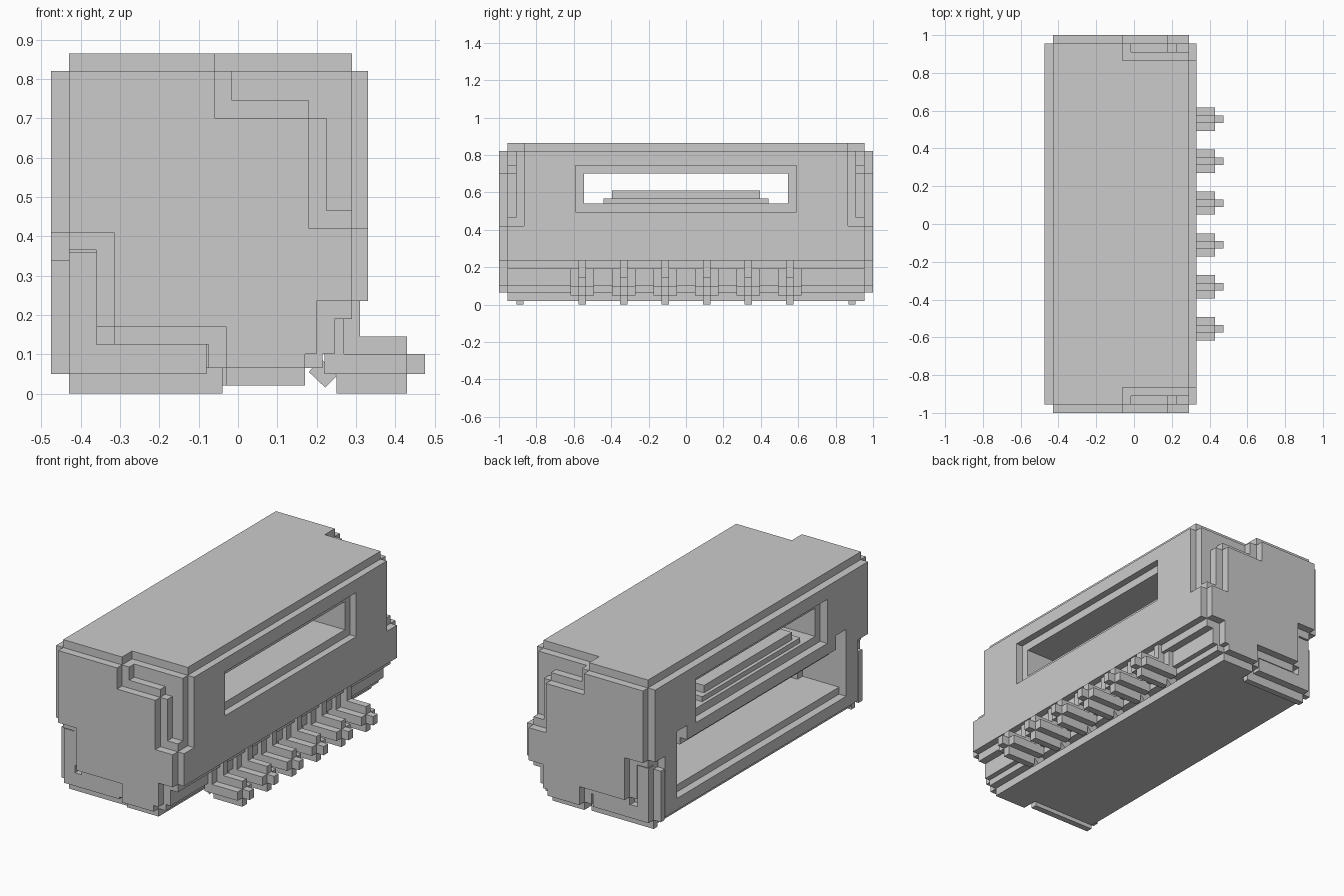
import bpy, bmesh

if "Cube" in bpy.data.objects:
    bpy.data.objects.remove(bpy.data.objects["Cube"])


def prism(name, outline, y0, y1):
    """Extrude an (x, z) outline from y0 to y1."""
    bm = bmesh.new()
    face = bm.faces.new([bm.verts.new((x, y0, z)) for x, z in outline])
    new = bmesh.ops.extrude_face_region(bm, geom=[face])["geom"]
    for v in new:
        if isinstance(v, bmesh.types.BMVert):
            v.co.y = y1
    bmesh.ops.recalc_face_normals(bm, faces=bm.faces)
    me = bpy.data.meshes.new(name)
    bm.to_mesh(me)
    bm.free()
    ob = bpy.data.objects.new(name, me)
    bpy.context.collection.objects.link(ob)
    return ob


def box(name, x0, x1, y0, y1, z0, z1):
    return prism(name, [(x0, z0), (x1, z0), (x1, z1), (x0, z1)], y0, y1)


def combine(target, other, op):
    """Apply a boolean and throw the helper away."""
    other.hide_render = True
    mod = target.modifiers.new("bool", 'BOOLEAN')
    mod.operation, mod.object, mod.solver = op, other, 'EXACT'
    bpy.context.view_layer.objects.active = target
    bpy.ops.object.modifier_apply(modifier=mod.name)
    bpy.data.objects.remove(other)


def union(parts):
    for p in parts[1:]:
        combine(parts[0], p, 'UNION')
    return parts[0]


# Housing: nested cross-sections, each reaching further towards the ends
under = [(.33, .235), (.29, .235), (.29, .19), (.245, .19), (.245, .1),
         (.215, .1), (.215, .065), (.17, .065), (.17, .02)]
core = under + [(-.43, .02), (-.43, .065), (-.475, .065), (-.475, .82), (-.43, .82),
                (-.43, .865), (.29, .865), (.29, .82), (.33, .82)]
shoulder = under + [(-.03, .02), (-.03, .065), (-.43, .065), (-.43, .41), (-.475, .41),
                    (-.475, .82), (-.43, .82), (-.43, .865), (-.06, .865), (-.06, .82),
                    (.29, .82), (.29, .42), (.33, .42)]
pocket = under + [(-.03, .02), (-.03, .065), (-.075, .065), (-.075, .125), (-.315, .125),
                  (-.315, .17), (-.36, .17), (-.36, .365), (-.43, .365), (-.43, .41),
                  (-.475, .41), (-.475, .82), (-.43, .82), (-.43, .865), (-.06, .865),
                  (-.06, .82), (-.015, .82), (-.015, .745), (.18, .745), (.18, .7),
                  (.225, .7), (.225, .465), (.29, .465), (.29, .42), (.33, .42)]
cap = [(-.43, .82), (-.06, .82), (-.06, .7), (.18, .7), (.18, .42), (.29, .42),
       (.29, .235), (.2, .235), (.2, .1), (.17, .1), (.17, .065), (-.03, .065),
       (-.03, .17), (-.315, .17), (-.315, .41), (-.43, .41)]
housing = union([prism("housing", s, -y, y) for s, y in
                 ((core, .865), (shoulder, .91), (pocket, .955), (cap, 1))])

# Window through the upper half, with a stepped rim on both sides
for c in ((-.6, .6, .545, .54, .70), (.29, .6, .59, .495, .745), (-.6, -.43, .59, .495, .745)):
    combine(housing, box("window_cutter", c[0], c[1], -c[2], c[2], c[3], c[4]), 'DIFFERENCE')

# Mating cavity on the -x side, with a wider rim and two key slots
for c in ((-.6, .15, .715, .17, .39), (-.6, -.43, .76, .13, .43)):
    combine(housing, box("cavity_cutter", c[0], c[1], -c[2], c[2], c[3], c[4]), 'DIFFERENCE')
for a, b in ((-.76, -.67), (.67, .76)):
    combine(housing, box("key_cutter", -.6, -.2, a, b, .17, .51), 'DIFFERENCE')

# Latch ridge on the window floor
union([box("latch_ridge", -.39, -.25, -.395, .395, .52, .61),
       box("ridge_base", -.41, -.22, -.44, .44, .52, .568)])

# Contacts: stepped leg, foot and tip plus a tilted heel
for i in range(6):
    y = (i - 2.5) * .222
    n, w = .02, .062
    union([box("contact_%d" % (i + 1), .25, .43, y - n, y + n, 0, .145),
           box("foot", .23, .43, y - w, y + w, .05, .1),
           box("tip", .3, .475, y - n, y + n, .05, .1),
           box("leg", .22, .31, y - n, y + n, .05, .235),
           box("leg_side", .22, .27, y - w, y + w, .05, .19),
           prism("heel", [(.18, .055), (.222, .015), (.252, .045), (.21, .09)],
                 y - n, y + n)])

# Solder tabs in the lower end pockets
wide = [(-.475, .05), (-.04, .05), (-.04, .1), (-.39, .1), (-.39, .34), (-.475, .34)]
flat = [(-.43, .05), (-.08, .05), (-.08, .125), (-.36, .125), (-.36, .36), (-.43, .36)]
for side, s in (("front", -1), ("back", 1)):
    union([prism(side + "_solder_tab", wide, *sorted((s * .87, s * .905))),
           prism("tab_plate", flat, *sorted((s * .85, s * .95))),
           box("tab_foot", -.43, -.04, *sorted((s * .87, s * .905)), 0, .1)])
